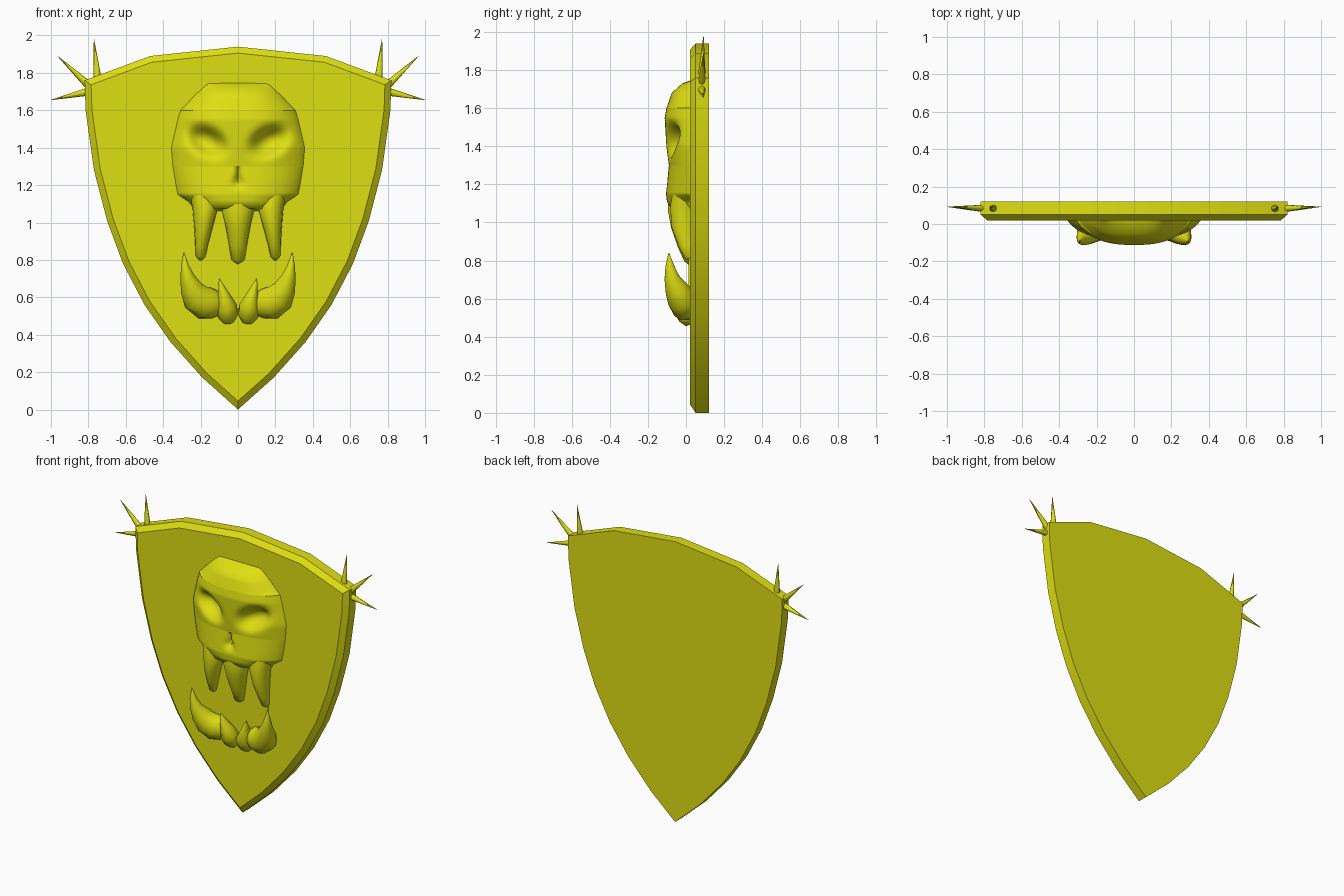
import bpy, bmesh, math
from mathutils import Vector

if "Cube" in bpy.data.objects:
    bpy.data.objects.remove(bpy.data.objects["Cube"])

mat = bpy.data.materials.new("yellow")
mat.diffuse_color = (0.74, 0.74, 0.006, 1)
mat.use_nodes = True
mat.node_tree.nodes["Principled BSDF"].inputs["Base Color"].default_value = mat.diffuse_color


def finish(name, bm, angle=35):
    me = bpy.data.meshes.new(name)
    bm.to_mesh(me)
    bm.free()
    me.materials.append(mat)
    ob = bpy.data.objects.new(name, me)
    bpy.context.collection.objects.link(ob)
    bpy.ops.object.select_all(action='DESELECT')
    ob.select_set(True)
    bpy.context.view_layer.objects.active = ob
    bpy.ops.object.shade_smooth_by_angle(angle=math.radians(angle))
    return ob


def mirrored(half):
    """Close a half outline (top to bottom) across x = 0."""
    return half + [(-x, z) for x, z in reversed(half) if x > 0]


def slab(outline, front, back):
    """Extrude an x-z outline; returns the bmesh and its front face."""
    bm = bmesh.new()
    f = bm.faces.new([bm.verts.new((x, back, z)) for x, z in outline])
    ext = bmesh.ops.extrude_face_region(bm, geom=[f], use_keep_orig=True)["geom"]
    for v in ext:
        if isinstance(v, bmesh.types.BMVert):
            v.co.y = front
    bmesh.ops.recalc_face_normals(bm, faces=bm.faces[:])
    return bm, next(g for g in ext if isinstance(g, bmesh.types.BMFace))


def tube(name, path, s=1, n=14):
    """Loft along (x, y, z, side radius, depth radius) points, mirrored by s."""
    bm = bmesh.new()
    pts = [Vector((p[0] * s, p[1], p[2])) for p in path]
    rings = []
    for i, p in enumerate(pts):
        t = (pts[min(i + 1, len(pts) - 1)] - pts[max(i - 1, 0)]).normalized()
        side = t.cross(Vector((0, 1, 0))).normalized()
        depth = side.cross(t)
        ring = []
        for k in range(n):
            a = 2 * math.pi * k / n
            ring.append(bm.verts.new(p + side * path[i][3] * math.cos(a)
                                     + depth * path[i][4] * math.sin(a)))
        rings.append(ring)
    for a, b in zip(rings, rings[1:]):
        for k in range(n):
            bm.faces.new((a[k], a[(k + 1) % n], b[(k + 1) % n], b[k]))
    bm.faces.new(rings[0])
    bm.faces.new(rings[-1])
    bmesh.ops.recalc_face_normals(bm, faces=bm.faces[:])
    return finish(name, bm, 60)


def lerp(table, z, col):
    for a, b in zip(table, table[1:]):
        if a[0] >= z >= b[0]:
            return a[col] + (b[col] - a[col]) * (a[0] - z) / (a[0] - b[0])
    return table[-1][col]


# Shield with bevelled rim
bm, face = slab(mirrored([(0, 1.94), (.47, 1.89), (.82, 1.76), (.815, 1.60), (.77, 1.28),
                          (.70, 1.01), (.615, .78), (.50, .56), (.36, .36), (.19, .17), (0, 0)]),
                .05, .12)
bmesh.ops.inset_region(bm, faces=[face], thickness=.034, use_even_offset=True)
for v in face.verts:
    v.co.y = .02
finish("shield", bm, 30)

# Mouth backing plate
bm, face = slab(mirrored([(.24, 1.12), (.215, .85), (.23, .62)]), .014, .03)
finish("mouth_plate", bm)

# Skull: rows of (z, half width, depth) with eye and nose hollows
ROWS = [(1.745, .16, .0), (1.73, .18, .045), (1.68, .233, .10), (1.60, .31, .128),
        (1.55, .325, .137), (1.40, .36, .128), (1.30, .352, .115), (1.20, .335, .125),
        (1.15, .325, .13), (1.11, .265, .125), (1.075, .24, .105), (1.06, .235, .0)]
zs = sorted({r[0] for r in ROWS} | {1.70 - .02 * i for i in range(31)}, reverse=True)
COLS = 48


def skull_point(z, u):
    x = lerp(ROWS, z, 1) * u
    d = lerp(ROWS, z, 2) * max(0, 1 - abs(u) ** 2.6) ** .8
    ex, ez = abs(x) - .165, z - 1.435
    along, across = ex * .88 + ez * .47, ez * .88 - ex * .47
    d -= .085 * math.exp(-((along / .095) ** 2 + (across / .062) ** 2) ** 1.5)
    if 1.18 < z < 1.285:                       # triangular nose hole
        w = .055 * (1.285 - z) / .095
        if abs(x) < w:
            d -= .035 * (1 - abs(x) / w) * min(1, (z - 1.18) / .03)
    return (x, .025 - max(d, .004 if abs(u) < 1 else 0), z)


bm = bmesh.new()
grid = [[bm.verts.new(skull_point(z, -1 + 2 * j / COLS)) for j in range(COLS + 1)] for z in zs]
for a, b in zip(grid, grid[1:]):
    for j in range(COLS):
        bm.faces.new((a[j], b[j], b[j + 1], a[j + 1]))
finish("skull", bm, 60)

# Upper teeth
tube("upper_tooth_centre", [(0, -.02, 1.16, .07, .07), (0, -.02, 1.07, .088, .078),
                            (0, -.01, .98, .066, .07), (0, .01, .88, .048, .055),
                            (0, .02, .80, .036, .03), (0, .025, .78, .008, .01)])
for s, side in ((1, "right"), (-1, "left")):
    tube("upper_tooth_" + side, [(.19, 0, 1.17, .07, .07), (.175, -.005, 1.08, .068, .08),
                                 (.185, -.005, .98, .05, .072), (.195, .01, .88, .034, .05),
                                 (.20, .02, .82, .027, .03), (.20, .025, .80, .01, .012)], s)
    # Lower tusks
    tube("lower_tusk_" + side, [(.09, .02, .56, .055, .05), (.13, .01, .565, .078, .07),
                                (.18, -.005, .57, .088, .078), (.222, -.025, .60, .082, .075),
                                (.25, -.05, .65, .06, .062), (.271, -.075, .71, .038, .04),
                                (.284, -.085, .77, .021, .024), (.29, -.09, .84, .002, .002)], s)
    # Lower fangs
    tube("lower_fang_" + side, [(.05, .025, .47, .03, .03), (.055, .01, .50, .053, .05),
                                (.06, -.01, .55, .056, .06), (.073, -.025, .60, .037, .045),
                                (.087, -.04, .65, .019, .025), (.10, -.05, .70, .002, .002)], s)
    # Corner spikes
    for i, (bx, bz, tx, tz) in enumerate([(.752, 1.77, .77, 1.98), (.80, 1.735, .965, 1.89),
                                          (.80, 1.70, 1.0, 1.655)]):
        tube(f"spike_{side}_{i + 1}", [(bx, .083, bz, .022, .02),
                                       (tx, .092, tz, .001, .001)], s, 8)
